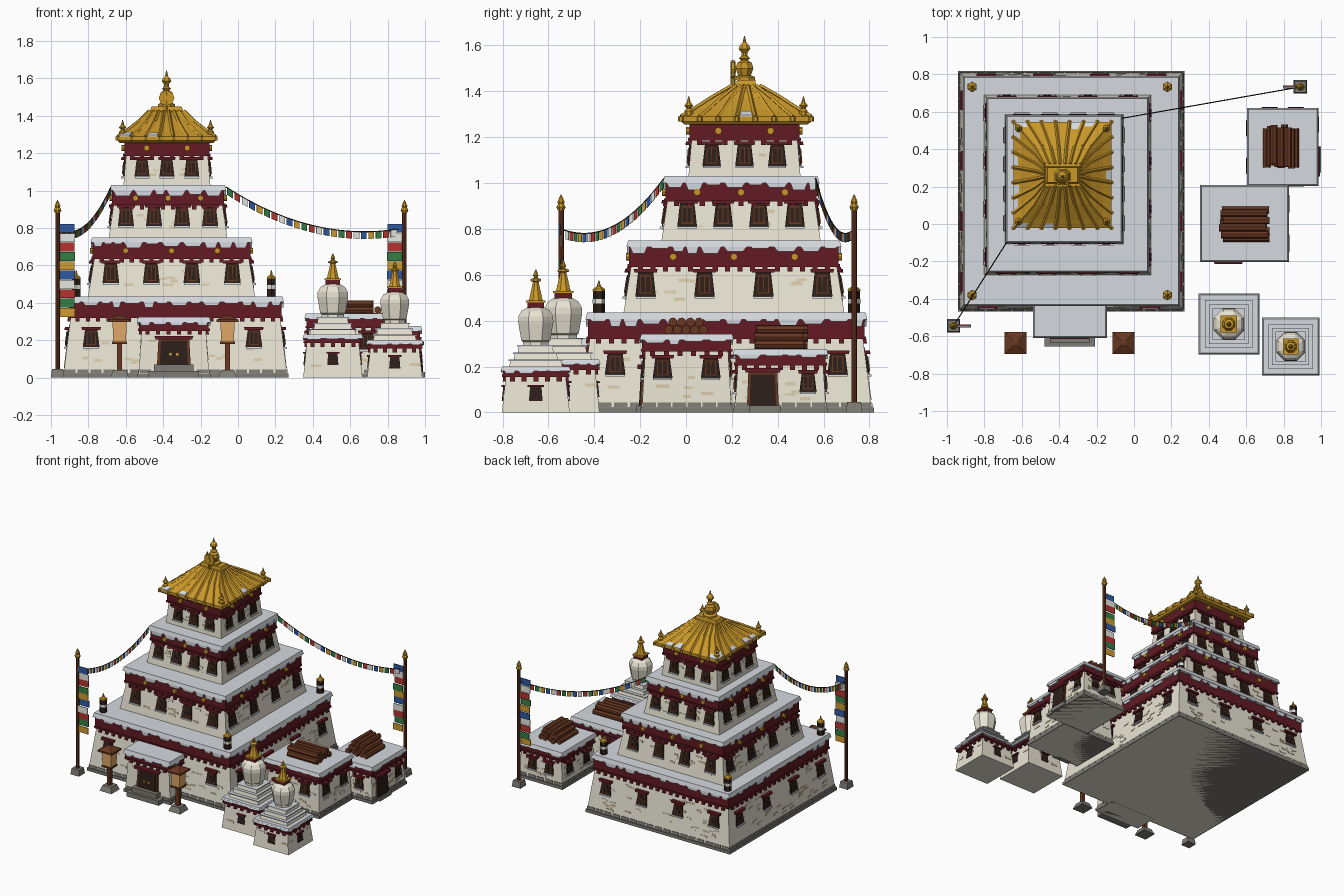
import bpy, bmesh, math, random
from mathutils import Vector as V

if "Cube" in bpy.data.objects:
    bpy.data.objects.remove(bpy.data.objects["Cube"])
random.seed(4)

RGB = dict(cream=(232, 227, 210), tan=(214, 200, 168), red=(98, 32, 40), snow=(212, 217, 222), gold=(200, 150, 45),
           dark=(48, 36, 31), wood=(104, 58, 38), stone=(125, 123, 116), lamp=(226, 170, 105), blue=(50, 90, 160),
           white=(230, 230, 225), crimson=(180, 55, 50), green=(55, 125, 70), yellow=(205, 155, 50))
MAT, PARTS = {}, {}
for k, c in RGB.items():
    MAT[k] = bpy.data.materials.new(k)
    MAT[k].diffuse_color = [(v / 255) ** 2.2 for v in c] + [1]


def loft(name, mat, rings):
    bm = PARTS.setdefault((name, mat), bmesh.new())
    rs = [[bm.verts.new(p) for p in r] for r in rings]
    n = len(rs[0])
    for a, b in zip(rs, rs[1:]):
        for i in range(n):
            bm.faces.new((a[i], a[(i + 1) % n], b[(i + 1) % n], b[i]))
    bm.faces.new(rs[0][::-1])
    bm.faces.new(rs[-1])


def rect(cx, cy, z, hx, hy):
    return [V((cx + a * hx, cy + b * hy, z)) for a, b in ((-1, -1), (1, -1), (1, 1), (-1, 1))]


def box(name, mat, cx, cy, z0, z1, h0, h1=None):
    loft(name, mat, [rect(cx, cy, z0, *h0), rect(cx, cy, z1, *(h1 or h0))])


def lathe(name, mat, cx, cy, prof, n=8):
    loft(name, mat, [[V((cx + r * math.cos((i + .5) * math.tau / n), cy + r * math.sin((i + .5) * math.tau / n), z))
                      for i in range(n)] for r, z in prof])


def rod(name, mat, p, q, r, n=6):
    d = (q - p).normalized()
    a = d.cross(V((0, 0, 1)) if abs(d.z) < .9 else V((1, 0, 0))).normalized()
    b = d.cross(a)
    loft(name, mat, [[c + r * (a * math.cos(i * math.tau / n) + b * math.sin(i * math.tau / n)) for i in range(n)]
                     for c in (p, q)])


def face(k, cx, cy, h0, h1, z0, z1):
    """Maps (along wall, outwards, height) to the k-th sloped wall; 0 front, 1 right, 2 back, 3 left."""
    def f(u, o, z):
        i = 1 - k % 2
        d = h0[i] + (h1[i] - h0[i]) * (z - z0) / (z1 - z0) + o
        x, y = [(u, -d), (d, u), (-u, d), (-d, -u)][k]
        return V((cx + x, cy + y, z))
    return f


def panel(name, mat, f, u, z0, z1, w0, w1, out, inn=-.01):
    loft(name, mat, [[f(u - w / 2, o, z) for w, z in ((w0, z0),)] + [f(u + w0 / 2, o, z0), f(u + w1 / 2, o, z1),
                     f(u - w1 / 2, o, z1)] for o, w in ((inn, w0), (out, w0))])


def disc(name, f, u, z, r, out):
    loft(name, 'gold', [[f(u + r * math.cos(i * math.tau / 8), o, z + r * math.sin(i * math.tau / 8))
                         for i in range(8)] for o in (-.005, out)])


def window(name, f, u, z, w, h):
    panel(name + '_window_frames', 'dark', f, u, z, z + h, w * 1.15, w * .85, .008)
    panel(name + '_window_panes', 'wood', f, u, z + h * .12, z + h * .9, w * .68, w * .6, .011)
    for s in (-.11, .11):
        panel(name + '_window_glass', 'dark', f, u + s * w * 1.3, z + h * .17, z + h * .84, w * .25, w * .22, .013)
    panel(name + '_window_lintels', 'red', f, u, z + h, z + h + .016, w * 1.25, w * 1.35, .024)
    panel(name + '_window_sills', 'snow', f, u, z - .009, z, w * 1.1, w * 1.1, .016)


def door(name, f, u, z, w, h):
    panel(name + '_door_frame', 'wood', f, u, z, z + h, w * 1.2, w * 1.1, .01)
    panel(name + '_door', 'dark', f, u, z, z + h * .94, w, w * .92, .014)
    panel(name + '_door_lintel', 'red', f, u, z + h, z + h + .018, w * 1.3, w * 1.4, .03)


def block(name, cx, cy, zs, h0, h1, over, wins=((),) * 4, win=(0, .08, .09), discs=(0, 0), stone=False, bricks=14):
    z0, zb, zr, zt = zs
    box(name + '_walls', 'cream', cx, cy, z0, zr, h0, h1)
    band = tuple(h + over for h in h1)
    box(name + '_red_band', 'red', cx, cy, zb, zr, band)
    if zt > zr:
        box(name + '_snow', 'snow', cx, cy, zr, zt, [h + .012 for h in band], [h + .004 for h in band])
    if stone:
        box(name + '_plinth', 'stone', cx, cy, z0, z0 + .022, [h + .006 for h in h0])
    for k in range(4):
        f, g = face(k, cx, cy, h0, h1, z0, zr), face(k, cx, cy, band, band, zb, zr)
        L, B = h1[k % 2], band[k % 2]
        n = max(4, round(2 * L / .055))
        for i in range(n):  # beam ends under the band
            panel(name + '_beam_ends', 'red', f, -L + (i + .5) * 2 * L / n, zb - .02, zb, .022, .022, over * .8)
        panel(name + '_band_trim', 'red', g, 0, zb, zb + .012, 2 * B, 2 * B, .006)
        u = -B
        while zt > zr and u < B - .03:  # snow hanging over the edge
            w = min(random.uniform(.05, .12), B - u)
            d = random.choice((.008, .02, .03)) * min(1, (zr - zb) / .08)
            panel(name + '_snow_drips', 'snow', g, u + w / 2, zr - d, zr + .01, w * .6, w, .009)
            u += w
        for i in range(discs[k % 2]):
            m = discs[k % 2]
            disc(name + '_gold_discs', g, (i - (m - 1) / 2) * B * (1.16 if m == 3 else .95) * (.5 if m == 3 else 1)
                 * 1.0, (zb + zr) / 2, .016, .014)
        for u in wins[k]:
            window(name, f, u, *win)
        for i in range(bricks):
            z, w = random.uniform(z0 + .05, zb - .05), random.uniform(.03, .06)
            panel(name + '_bricks', random.choice(('tan', 'cream')), f, random.uniform(-.9, .9) * L, z, z + .014, w, w, .003)
        if stone:
            m = round(2 * h0[k % 2] / .07)
            for i in range(m):
                panel(name + '_plinth_stones', 'stone', f, (i + .5) * 2 * h0[k % 2] / m - h0[k % 2], .024, .044, .06, .06, .004)
    return [face(k, cx, cy, h0, h1, z0, zr) for k in range(4)]


def spread(n, e):
    return [-e + 2 * e * i / (n - 1) for i in range(n)]


# Stepped tower
a, b = spread(4, .485), spread(4, .455)
block('tier_1', -.335, .176, (0, .32, .405, .435), (.6, .637), (.55, .585), .018, ((-.45, .42), a, b, a), (.165, .078, .09), stone=True, bricks=40)
a, b = spread(4, .385), spread(4, .325)
block('tier_2', -.355, .209, (.43, .635, .722, .75), (.447, .482), (.4, .435), .022, (b, a, b, a), (.505, .078, .105), (3, 3), bricks=18)
a, b = spread(4, .235), spread(4, .225)
block('tier_3', -.374, .24, (.74, .92, 1.0, 1.03), (.318, .348), (.28, .31), .02, (b, a, b, a), (.81, .075, .1), (3, 3))
a, b = spread(3, .143), spread(3, .133)
block('tier_4', -.38, .255, (1.02, 1.185, 1.27, 1.27), (.233, .245), (.212, .224), .016, (b, a, b, a), (1.075, .07, .09), (2, 2), bricks=6)

# Golden roof with ribs, eave snow and corner finials
RX, RY = -.382, .262
prof = [(.25, .268, 1.255), (.262, .284, 1.268), (.262, .284, 1.29), (.215, .232, 1.32), (.15, .155, 1.37), (.095, .06, 1.425)]
loft('roof', 'gold', [rect(RX, RY, z, x, y) for x, y, z in prof])
for k in range(4):
    def edge(t, lv):
        x, y, z = prof[lv]
        c = rect(RX, RY, z, x, y)
        return c[k].lerp(c[(k + 1) % 4], t)
    for i in range(8):
        for lv in range(2, 5):
            rod('roof_ribs', 'gold', edge(i / 7, lv), edge(i / 7, lv + 1), .009, 4)
        rod('eave_tile_ends', 'gold', edge(i / 7, 1), edge(i / 7, 2), .012)
    for i in range(7):
        if random.random() < .6:
            up, s = V((0, 0, .007)), random.uniform(.3, .75)
            p, q = edge((i + .15) / 7, 2), edge((i + .85) / 7, 2)
            p2, q2 = p.lerp(edge((i + .3) / 7, 3), s), q.lerp(edge((i + .75) / 7, 3), s)
            loft('eave_snow', 'snow', [[p, q, q2, p2], [p + up, q + up, q2 + up, p2 + up]])
    c = rect(RX, RY, 0, .235, .25)[k]
    lathe('corner_finials', 'gold', c.x, c.y, [(.02, 1.28), (.02, 1.315), (.01, 1.325), (.021, 1.338), (.009, 1.352), (.002, 1.378)])
box('roof_ridge', 'gold', RX, RY, 1.42, 1.45, (.092, .045), (.08, .04))
lathe('crown_finial', 'gold', RX, .255, [(.05, 1.45), (.05, 1.462), (.03, 1.47), (.042, 1.5), (.034, 1.525), (.016, 1.535), (.026, 1.545),
      (.014, 1.555), (.014, 1.57), (.028, 1.585), (.022, 1.6), (.009, 1.612), (.002, 1.642)])
rod('roof_wheel', 'gold', V((RX, .198, 1.495)), V((RX, .212, 1.495)), .042, 8)
rod('roof_wheel', 'gold', V((RX, .193, 1.495)), V((RX, .217, 1.495)), .014, 8)
rod('wheel_stem', 'gold', V((RX, .205, 1.4)), V((RX, .205, 1.53)), .01)

# Corner banners on the first terrace
for x in (-.865, .178):
    for y in (-.38, .733):
        for m, z0, z1, r in (('dark', .43, .475, .026), ('white', .475, .495, .027), ('dark', .495, .53, .026)):
            lathe('corner_banners', m, x, y, [(r, z0), (r, z1)], 6)
        lathe('banner_caps', 'gold', x, y, [(.028, .53), (.026, .538), (.009, .55), (.002, .575)], 6)

# Entrance porch with steps
f = block('porch', -.343, -.51, (0, .25, .295, .325), (.19, .085), (.168, .07), .018, bricks=4, stone=True)[0]
door('porch', f, 0, .07, .15, .135)
for u in (-.018, .018):
    disc('door_studs', f, u, .125, .008, .02)
box('porch_steps', 'stone', -.343, -.6, 0, .035, (.135, .055))
box('porch_steps', 'stone', -.343, -.6, .035, .07, (.105, .035))

# Side houses with wood piles
f = block('large_house', .592, .003, (0, .265, .315, .342), (.226, .196), (.21, .178), .016, ((.1,), (-.105, .105), (-.1, .1), (-.1, .1)), (.15, .075, .085), stone=True)
door('large_house', f[0], -.088, .02, .11, .17)
box('large_house_step', 'stone', .505, -.195, 0, .03, (.073, .02))
f = block('small_house', .795, .412, (0, .205, .25, .277), (.184, .2), (.165, .183), .014, ((-.07, .07), (.12,), (-.07, .07), (-.1, .1)), (.09, .065, .08), stone=True)
door('small_house', f[1], -.077, .03, .115, .145)
box('small_house_step', 'stone', .98, .345, 0, .03, (.02, .07))


def woodpile(name, cx, cy, z, ln, n, rows, ax):
    side = V((-ax.y, ax.x, 0))
    for r in range(rows):
        for i in range(n - r):
            c = V((cx, cy, z + .019 + r * .033)) + side * (i - (n - r - 1) / 2) * .038
            j = ax * random.uniform(-.012, .012)
            rod(name, 'wood', c - ax * ln / 2 + j, c + ax * ln / 2 + j, .02, 7)


woodpile('large_woodpile', .59, 0, .342, .25, 5, 2, V((1, 0, 0)))
woodpile('small_woodpile', .785, .415, .277, .21, 5, 3, V((0, 1, 0)))


# Stupas
def stupa(name, cx, cy, s, dz):
    h = (.148 * s, .148 * s)
    z = .155 + dz
    f = block(name, cx, cy, (0, z, z + .025, z + .045), h, (.128 * s, .128 * s), .014, bricks=3)
    for k in range(4):
        panel(name + '_niches', 'dark', f[k], 0, .05 + dz * .6, .11 + dz * .6, .06, .05, .006)
        panel(name + '_niche_lintels', 'red', f[k], 0, .11 + dz * .6, .12 + dz * .6, .07, .07, .014)
    z += .045
    for hw in (.116, .096, .078):
        box(name + '_steps', 'cream', cx, cy, z, z + .024, (hw * s,) * 2, (hw * s * .95,) * 2)
        box(name + '_step_snow', 'snow', cx, cy, z + .024, z + .031, (hw * s * 1.03,) * 2)
        z += .031
    lathe(name + '_dome', 'cream', cx, cy, [(r * s, z + t * s) for r, t in ((.06, 0), (.06, .014), (.068, .02), (.083, .1), (.082, .125),
          (.067, .15), (.04, .165))])
    z += .163 * s
    box(name + '_crown_box', 'red', cx, cy, z, z + .024, (.036 * s,) * 2)
    box(name + '_crown_box_trim', 'gold', cx, cy, z + .024, z + .032, (.042 * s,) * 2)
    z += .032
    for i in range(5):
        r = (.034 - i * .0045) * s
        lathe(name + '_spire', 'gold', cx, cy, [(r, z), (r * .8, z + .017)])
        z += .017
    lathe(name + '_spire_tip', 'gold', cx, cy, [(.01, z - .005), (.026 * s, z), (.024 * s, z + .008), (.008, z + .014), (.013, z + .024), (.002, z + .05)])


stupa('tall_stupa', .507, -.535, 1.07, .03)
stupa('short_stupa', .838, -.655, 1, 0)

# Lantern posts
for x in (-.633, -.056):
    y = -.636
    box('lantern_bases', 'stone', x, y, 0, .04, (.05, .05), (.035, .035))
    box('lantern_posts', 'wood', x, y, .04, .185, (.013, .013))
    box('lantern_trays', 'wood', x, y, .18, .192, (.04, .04))
    box('lantern_lights', 'lamp', x, y, .192, .3, (.034, .034), (.038, .038))
    box('lantern_roofs', 'wood', x, y, .298, .31, (.059, .059))
    box('lantern_roofs', 'wood', x, y, .31, .335, (.057, .057), (.012, .012))

# Flag poles, hanging banners and strings of flags
COL = ('blue', 'white', 'crimson', 'green', 'yellow')
for x, y, s, end in ((-.965, -.545, 1, V((-.68, -.097, 1.02))), (.89, .733, -1, V((-.065, .565, 1.02)))):
    box('pole_bases', 'stone', x, y, 0, .045, (.036, .036), (.03, .03))
    rod('flag_poles', 'wood', V((x, y, .04)), V((x, y, .885)), .012, 8)
    lathe('pole_finials', 'gold', x, y, [(.014, .88), (.022, .895), (.014, .91), (.017, .918), (.002, .95)])
    for i in range(10):
        box('pole_banners', COL[i % 5], x + s * (.05 + .004 * (i % 2)), y + .005 * (i % 3 - 1), .775 - i * .05, .822 - i * .05, (.04, .003))
    p0 = V((x, y, .8))
    rope = [p0.lerp(end, t / 24) - V((0, 0, .4 * t / 24 * (1 - t / 24))) * 1 for t in range(25)]
    for i, (p, q) in enumerate(zip(rope, rope[1:])):
        rod('flag_ropes', 'dark', p, q, .003, 4)
        if i:
            a, b, d = p.lerp(q, .08), p.lerp(q, .85), V((0, 0, -.038))
            n = V((a.y - b.y, b.x - a.x, 0)).normalized() * .002
            loft('string_flags', COL[i % 5], [[a - n, b - n, b - n + d, a - n + d], [a + n, b + n, b + n + d, a + n + d]])

# Turn the collected parts into objects
for (name, mat), bm in PARTS.items():
    bmesh.ops.recalc_face_normals(bm, faces=bm.faces)
    me = bpy.data.meshes.new(name)
    bm.to_mesh(me)
    bm.free()
    me.materials.append(MAT[mat])
    bpy.context.collection.objects.link(bpy.data.objects.new(name, me))

for m in bpy.data.materials:
    if m.users and not m.is_grease_pencil:
        m.use_nodes = True
        m.node_tree.nodes["Principled BSDF"].inputs["Base Color"].default_value = m.diffuse_color
